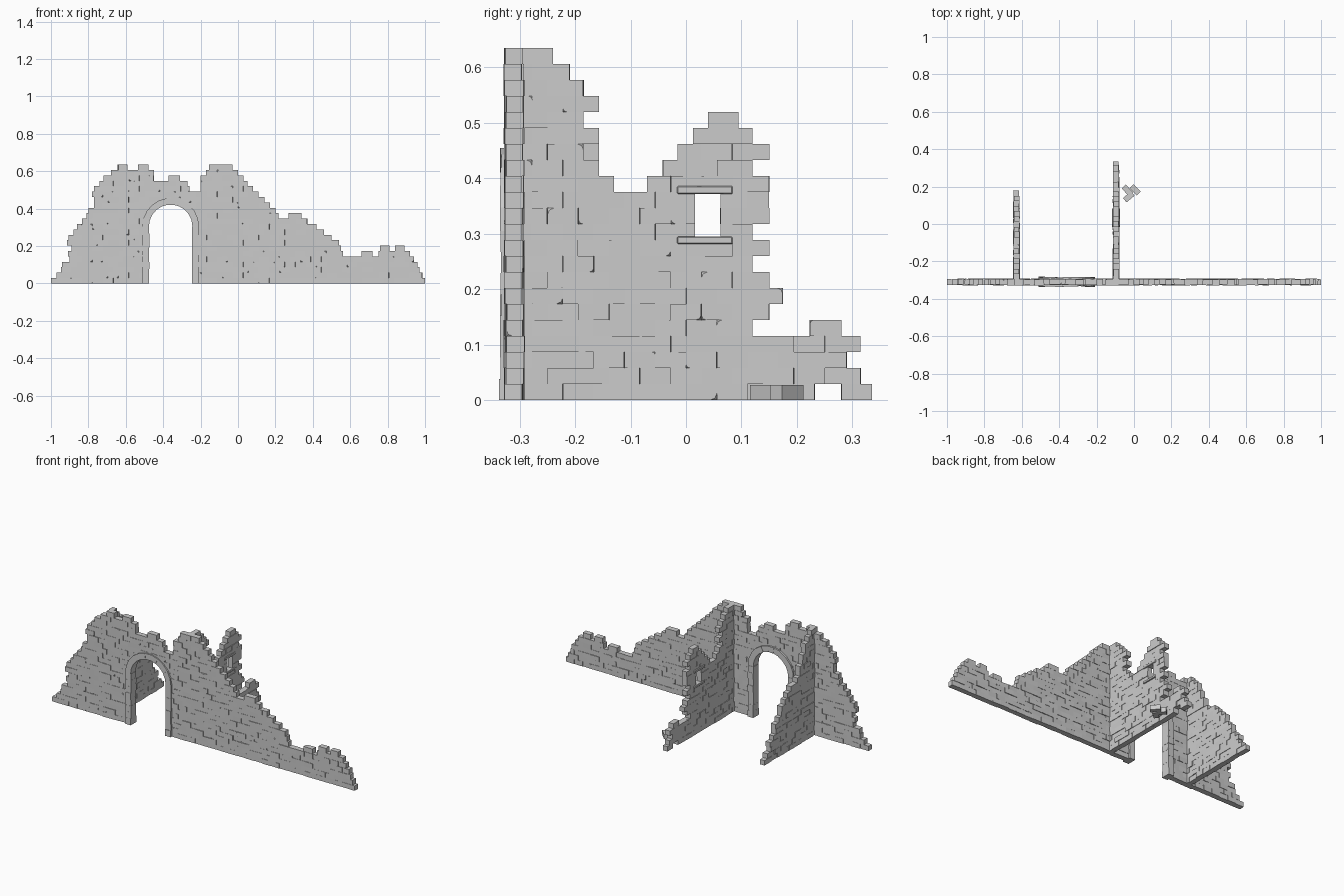
import bpy, bmesh, math, random
from mathutils import Matrix, Vector

if "Cube" in bpy.data.objects:
    bpy.data.objects.remove(bpy.data.objects["Cube"])

random.seed(4)
H = 0.02887      # course height
PITCH = 0.0556   # brick length
T = 0.031        # wall thickness


def finish(name, bm):
    mesh = bpy.data.meshes.new(name)
    bm.to_mesh(mesh)
    bm.free()
    obj = bpy.data.objects.new(name, mesh)
    bpy.context.collection.objects.link(obj)
    return obj


def block(bm, size, mat, chip=0.0, taper=1.0):
    """One stone: a box, optionally wedge shaped, sometimes with a chipped corner."""
    part = bmesh.new()
    bmesh.ops.create_cube(part, size=1)
    for v in part.verts:
        k = taper if v.co.z < 0 else 1.0
        v.co = Vector((v.co.x * size[0] * k, v.co.y * size[1], v.co.z * size[2]))
    if random.random() < chip:
        v = random.choice(list(part.verts))
        bmesh.ops.bevel(part, geom=[v], offset=random.uniform(0.006, 0.013),
                        segments=2, profile=0.5, affect='VERTICES')
    part.transform(mat)
    tmp = bpy.data.meshes.new("tmp")
    part.to_mesh(tmp)
    part.free()
    bm.from_mesh(tmp)
    bpy.data.meshes.remove(tmp)


def subtract(spans, hole):
    out = []
    for a, b in spans:
        if hole[1] <= a or hole[0] >= b:
            out.append((a, b))
            continue
        if hole[0] > a:
            out.append((a, hole[0]))
        if hole[1] < b:
            out.append((hole[1], b))
    return out


def wall(name, starts, ends, holes, frame):
    """Running bond wall. Each course spans start..end minus its holes."""
    bm = bmesh.new()
    for k, (s, e) in enumerate(zip(starts, ends)):
        spans = [(s, e)]
        for h in holes.get(k, []):
            spans = subtract(spans, h)
        off = PITCH / 2 * (k % 2)
        for a, b in spans:
            grid = [off + PITCH * i for i in range(-20, 20)]
            cuts = [a] + [g for g in grid if a + 0.018 < g < b - 0.018] + [b]
            for p, q in zip(cuts, cuts[1:]):
                shift = random.uniform(-0.002, 0.002)
                rot = Matrix.Rotation(random.uniform(-0.035, 0.035), 4, 'Z')
                mat = frame @ Matrix.Translation(((p + q) / 2, shift, (k + 0.5) * H)) @ rot
                block(bm, (q - p, T + random.uniform(-0.002, 0.003), H), mat, 0.3)
    return finish(name, bm)


# Front wall with arched gateway
CX, SPRING = -0.36, 0.305
left = [-1, -.97, -.945, -.94, -.90, -.91, -.89, -.915, -.905, -.88, -.86,
        -.835, -.81, -.80, -.77, -.77, -.78, -.77, -.74, -.72, -.68, -.64]
right = [1, .985, .97, .96, .94, .92, .89, .54, .50, .46, .42,
         .37, .34, .20, .17, .14, .11, .08, .05, .03, 0, -.03]
holes = {5: [(.56, .66), (.72, .75)], 6: [(.55, .76), (.81, .84)], 12: [(.215, .27)],
         17: [(-.26, -.20)], 18: [(-.27, -.20)], 19: [(-.45, -.37), (-.31, -.20)],
         20: [(-.45, -.17)], 21: [(-.59, -.535), (-.48, -.155)]}
for k in range(16):
    dz = max(0, k * H - SPRING)
    if dz < 0.12:
        w = math.sqrt(0.12 ** 2 - dz ** 2) + (0.012 if dz == 0 else 0)
        holes.setdefault(k, []).append((CX - w, CX + w))
wall("front_wall", left, right, holes, Matrix.Translation((0, -0.31, 0)))

# Right-hand cross wall with window and broken crest
turn = Matrix.Rotation(math.pi / 2, 4, 'Z')
ends = [.335, .315, .29, .315, .28, .15, .175, .15, .12, .15, .12,
        .15, .15, .15, .12, .15, .12, .095, -.157, -.185, -.21, -.24]
holes = {0: [(.232, .28)], 4: [(.12, .223)], 10: [(.016, .062)], 11: [(.016, .062)],
         12: [(.016, .062)], 13: [(-.13, -.07)], 14: [(-.157, -.042)],
         15: [(-.185, -.015)], 16: [(-.157, .013)], 17: [(-.185, .04)]}
wall("window_wall", [-.298] * 22, ends, holes, Matrix.Translation((-.096, 0, 0)) @ turn)

# Window sill and lintel
for name, z, h in (("window_sill", .288, .014), ("window_lintel", .379, .015)):
    bm = bmesh.new()
    block(bm, (.042, .10, h), Matrix.Translation((-.096, .034, z)))
    bmesh.ops.bevel(bm, geom=bm.edges[:], offset=.002, segments=1, affect='EDGES')
    finish(name, bm)

# Left-hand cross wall, stepping down to the back
ends = [.18, .15, .12, .125, .095, .07, .07, .04, .015, .015, -.015,
        -.04, -.07, -.13, -.157, -.157, -.185, -.185, -.21, -.21, -.24, -.265]
wall("stepped_wall", [-.298] * 22, ends, {}, Matrix.Translation((-.628, 0, 0)) @ turn)

# Arch surround: jamb stones and wedge-shaped arch stones
RI, RO, D = 0.115, 0.15, 0.05
bm = bmesh.new()
n = 8
h = SPRING / n
for side in (-1, 1):
    for i in range(n):
        wide = RO - RI + random.uniform(0, .003)
        block(bm, (wide, D if i else D + .004, h),
              Matrix.Translation((CX + side * (RI + RO) / 2, -.309 + random.uniform(-.002, .002),
                                  (i + .5) * h)), 0.3)
m = 11
step = math.pi / m
for i in range(m):
    a = (i + .5) * step - math.pi / 2
    mat = (Matrix.Translation((CX, -.309 + random.uniform(-.002, .002), SPRING))
           @ Matrix.Rotation(a, 4, 'Y') @ Matrix.Translation((0, 0, (RI + RO) / 2)))
    block(bm, (2 * RO * math.tan(step / 2), D, RO - RI), mat, 0.2, RI / RO)
finish("arch_surround", bm)

# Fallen bricks beside the window wall
bm = bmesh.new()
for x, y, deg in ((-.028, .145, 40), (.006, .182, -45), (-.036, .180, -48)):
    block(bm, (.056, .03, .027),
          Matrix.Translation((x, y, .0135)) @ Matrix.Rotation(math.radians(deg), 4, 'Z'), 0.5)
finish("fallen_bricks", bm)
